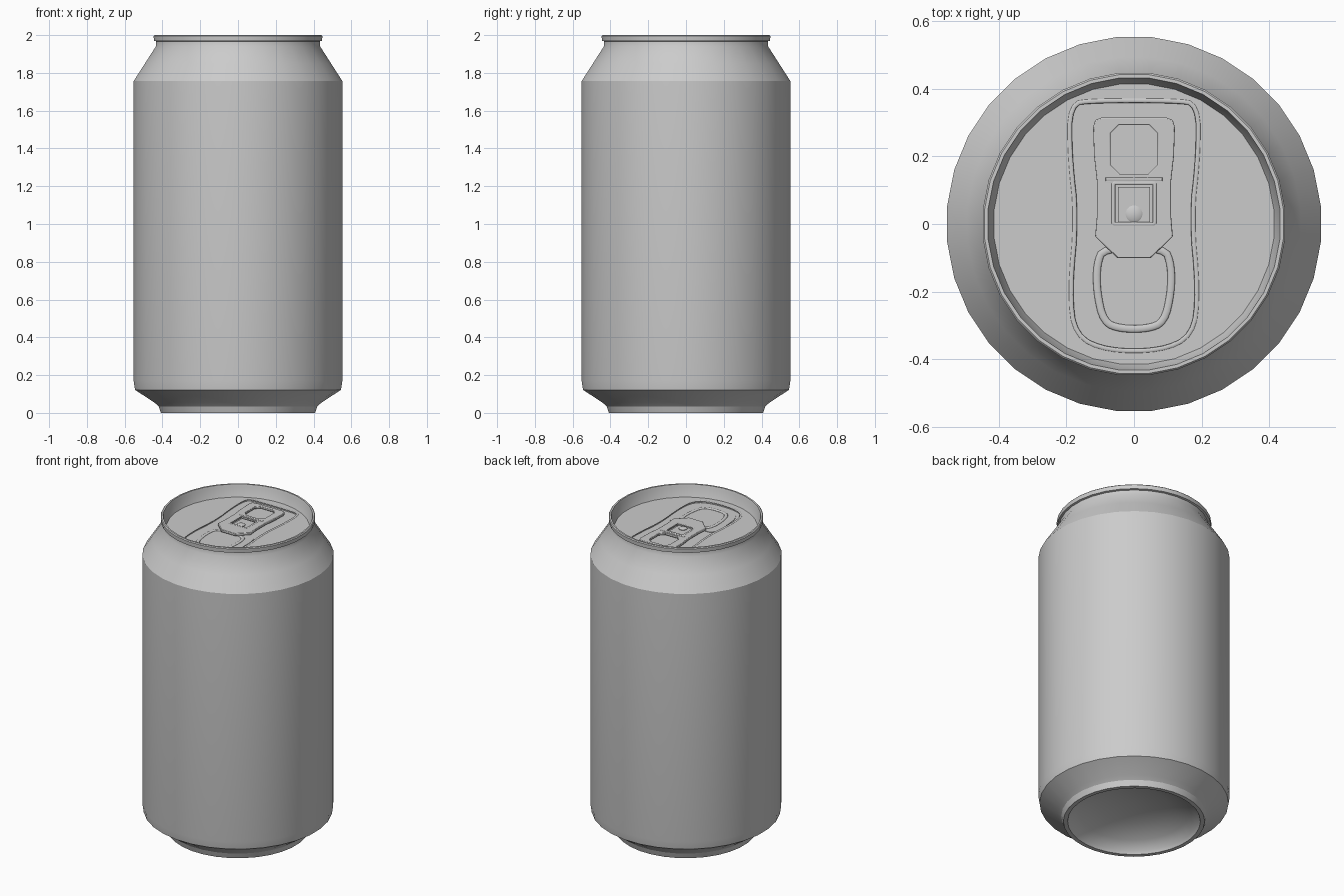
import bpy, bmesh, math
from mathutils import Vector

if "Cube" in bpy.data.objects:
    bpy.data.objects.remove(bpy.data.objects["Cube"], do_unlink=True)

SIDES = 32
LID = 1.925      # height of the lid surface
FLOOR = 1.913    # height of the sunken panel

metal = bpy.data.materials.new("grey_metal")
metal.use_nodes = True
metal.diffuse_color = (0.6, 0.6, 0.6, 1)
metal.node_tree.nodes["Principled BSDF"].inputs["Base Color"].default_value = (0.6, 0.6, 0.6, 1)


def add_object(name, mesh, angle=30):
    mesh.name = name
    mesh.materials.clear()
    mesh.materials.append(metal)
    mesh.shade_smooth()
    mesh.set_sharp_from_angle(angle=math.radians(angle))
    obj = bpy.data.objects.new(name, mesh)
    bpy.context.collection.objects.link(obj)
    return obj


def lathe(name, profile, sides=SIDES, center=(0, 0)):
    """Spin (radius, height) points around a vertical axis."""
    bm = bmesh.new()
    half = math.pi / sides
    verts = [bm.verts.new((r * math.cos(half), r * math.sin(half), z)) for r, z in profile]
    edges = [bm.edges.new(pair) for pair in zip(verts, verts[1:])]
    bmesh.ops.spin(bm, geom=verts + edges, cent=(0, 0, 0), axis=(0, 0, 1),
                   angle=math.tau, steps=sides, use_merge=True)
    bmesh.ops.remove_doubles(bm, verts=bm.verts, dist=0.0001)
    bmesh.ops.translate(bm, verts=bm.verts, vec=(*center, 0))
    bmesh.ops.recalc_face_normals(bm, faces=bm.faces)
    mesh = bpy.data.meshes.new(name)
    bm.to_mesh(mesh)
    bm.free()
    return add_object(name, mesh)


def mirrored(right):
    """Complete a right-hand outline, listed top to bottom, on both sides."""
    return right + [(-x, y) for x, y in reversed(right)]


def rounded(points, rounds=2):
    """Cut the corners of a closed outline."""
    pts = [Vector(p) for p in points]
    for _ in range(rounds):
        pts = [p for a, b in zip(pts, pts[1:] + pts[:1])
               for p in (a.lerp(b, 0.25), a.lerp(b, 0.75))]
    return pts


def circle(radius, sides=SIDES):
    return [(radius * math.cos(math.tau * (i + 0.5) / sides),
             radius * math.sin(math.tau * (i + 0.5) / sides)) for i in range(sides)]


def curve_mesh(name, outlines, z, dims, thickness=0, tube=0):
    """Closed outlines become a flat plate with holes, or a round bead."""
    curve = bpy.data.curves.new(name, "CURVE")
    curve.dimensions = dims
    curve.extrude = thickness / 2
    curve.bevel_depth = tube
    curve.bevel_resolution = 2
    if dims == "2D":
        curve.fill_mode = "BOTH"
    for outline in outlines:
        spline = curve.splines.new("POLY")
        spline.points.add(len(outline) - 1)
        for point, (x, y) in zip(spline.points, outline):
            point.co = (x, y, 0, 1)
        spline.use_cyclic_u = True
    temp = bpy.data.objects.new(name, curve)
    mesh = bpy.data.meshes.new_from_object(temp)
    bpy.data.objects.remove(temp)
    bpy.data.curves.remove(curve)
    bm = bmesh.new()
    bm.from_mesh(mesh)
    bmesh.ops.remove_doubles(bm, verts=bm.verts, dist=0.00001)
    bmesh.ops.recalc_face_normals(bm, faces=bm.faces)
    bmesh.ops.translate(bm, verts=bm.verts, vec=(0, 0, z))
    bm.to_mesh(mesh)
    bm.free()
    return mesh


def plate(name, outlines, top, thickness, bevel=0):
    mesh = curve_mesh(name, outlines, top - thickness / 2, "2D", thickness)
    obj = add_object(name, mesh)
    if bevel:
        mod = obj.modifiers.new("soft_edge", "BEVEL")
        mod.width = bevel
        mod.segments = 2
        mod.limit_method = "ANGLE"
        mod.angle_limit = math.radians(50)
    return obj


def bead(name, outline, z, radius):
    obj = add_object(name, curve_mesh(name, [outline], 0, "3D", tube=radius), 60)
    obj.scale.z = 0.5
    obj.location.z = z
    return obj


# Outer shell: hollow base, foot, wall, shoulder, neck and rolled rim
lathe("can_body", [
    (0, 0.13), (0.2, 0.105), (0.32, 0.06), (0.375, 0.02), (0.385, 0), (0.41, 0),
    (0.422, 0.035), (0.445, 0.055), (0.548, 0.122), (0.555, 0.17), (0.555, 1.757),
    (0.495, 1.85), (0.437, 1.94), (0.435, 1.967), (0.447, 1.97), (0.449, 1.995),
    (0.444, 2.0), (0.434, 2.0), (0.43, 1.985), (0.417, LID - 0.002), (0.41, LID - 0.014)])

# Lid with a sunken panel
panel = rounded(mirrored([(0.12, 0.365), (0.19, 0.355), (0.19, 0.2), (0.17, 0.02),
                          (0.19, -0.2), (0.175, -0.33), (0.08, -0.375)]))
plate("lid", [circle(0.416), panel], LID, 0.014)
plate("lid_floor", [circle(0.414)], FLOOR, 0.004)
bead("panel_edge", panel, LID - 0.001, 0.007)

# Opening score and its raised ridge
mouth = rounded(mirrored([(0.11, -0.04), (0.16, -0.045), (0.168, -0.18),
                          (0.15, -0.31), (0.06, -0.36)]))
ridge = rounded(mirrored([(0.09, -0.07), (0.11, -0.12), (0.11, -0.2),
                          (0.09, -0.29), (0.04, -0.31)]))
plate("mouth_panel", [mouth], FLOOR + 0.003, 0.004)
bead("mouth_ridge", ridge, FLOOR + 0.003, 0.011)

# Pull tab with finger hole and rivet window
tab = [(0.095, 0.315), (0.115, 0.307), (0.121, 0.285), (0.118, 0.2), (0.109, 0.12),
       (0.109, 0.03), (0.115, -0.037), (0.05, -0.1)]
finger_hole = [(0.045, 0.293), (0.07, 0.268), (0.07, 0.175), (0.042, 0.147)]
window = rounded(mirrored([(0.063, 0.124), (0.063, -0.003)]), 2)
window = rounded(mirrored([(0.05, 0.121), (0.061, 0.121), (0.061, 0.11), (0.061, 0.012),
                           (0.061, 0), (0.05, 0)]), 1)
plate("pull_tab", [mirrored(tab), mirrored(finger_hole), window], 1.937, 0.016, 0.003)
bead("window_rim", window, 1.936, 0.006)
plate("rivet_tongue", [mirrored([(0.048, 0.11), (0.048, 0.004)])], 1.928, 0.008)
bead("tab_crease", mirrored([(0.08, 0.134), (0.08, 0.13)]), 1.937, 0.005)
lathe("rivet", [(0, 1.937), (0.018, 1.936), (0.025, 1.932), (0.025, 1.92)], 16, (0, 0.03))
